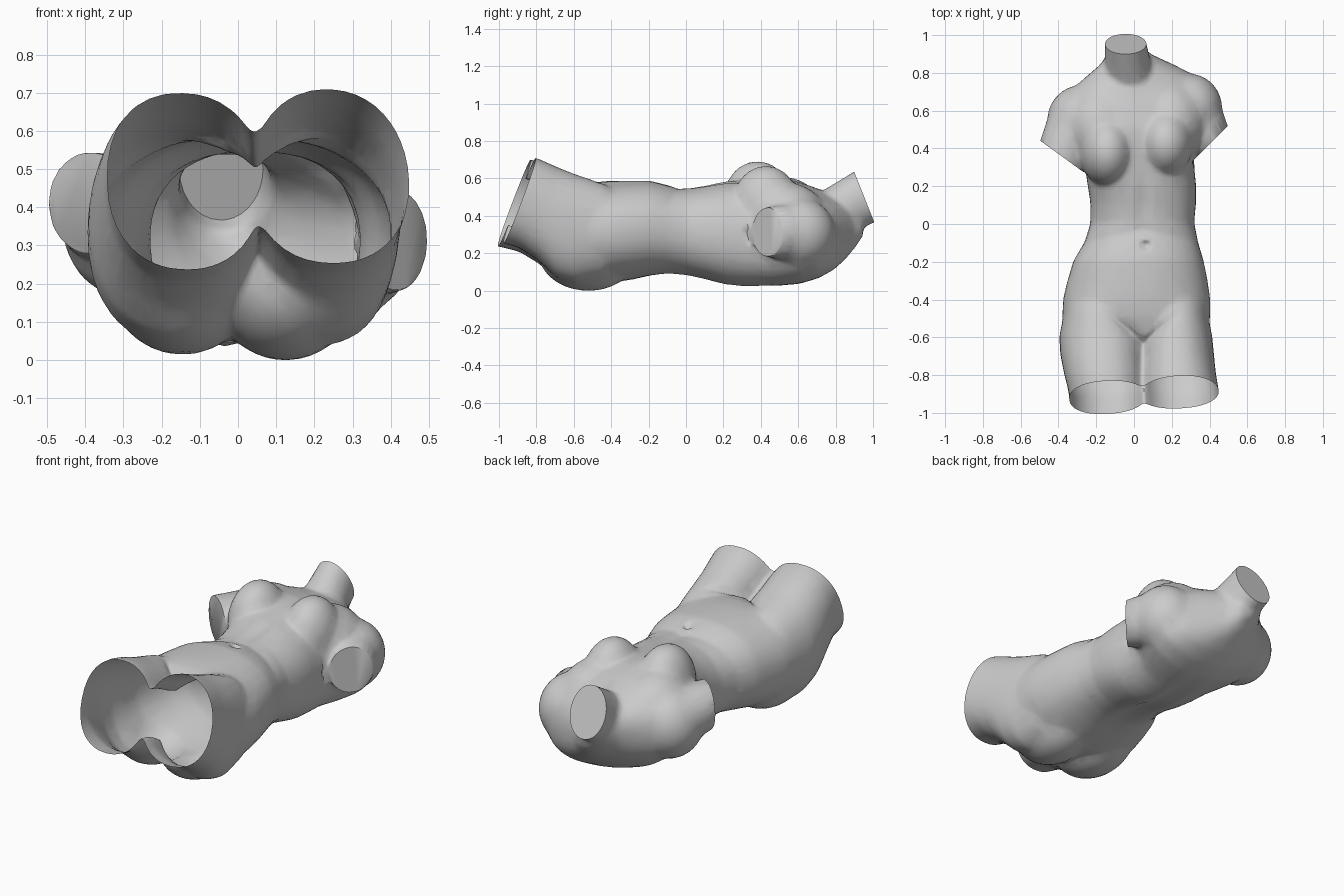
import bpy, bmesh, math
from mathutils import Vector, Matrix

cube = bpy.data.objects.get("Cube")
if cube:
    bpy.data.objects.remove(cube, do_unlink=True)

stone = bpy.data.materials.new("grey stone")
stone.use_nodes = True
grey = (0.6, 0.6, 0.6, 1)
stone.diffuse_color = grey
stone.node_tree.nodes["Principled BSDF"].inputs["Base Color"].default_value = grey

SIDES = 32
body = bmesh.new()


def bridge(rings):
    """Skin a list of closed point rings and cap both ends."""
    loops = [[body.verts.new(point) for point in ring] for ring in rings]
    faces = []
    for a, b in zip(loops, loops[1:]):
        for i in range(SIDES):
            j = (i + 1) % SIDES
            faces.append(body.faces.new((a[i], a[j], b[j], b[i])))
    faces.append(body.faces.new(loops[0][::-1]))
    faces.append(body.faces.new(loops[-1]))
    bmesh.ops.recalc_face_normals(body, faces=faces)


def squircle(angle, power):
    c, s = math.cos(angle), math.sin(angle)
    return (math.copysign(abs(c) ** (2 / power), c),
            math.copysign(abs(s) ** (2 / power), s))


def loft(sections, power=2.2, twist=None):
    """Each section is y, left and right limits, back and front limits."""
    rings = []
    for y, x0, x1, z0, z1 in sections:
        ring = []
        lean = twist(y) if twist else 0
        for i in range(SIDES):
            c, s = squircle(math.tau * i / SIDES, power)
            x = (x0 + x1) / 2 + c * (x1 - x0) / 2
            z = (z0 + z1) / 2 + s * (z1 - z0) / 2
            ring.append((x, y, z + lean * c))
        rings.append(ring)
    bridge(rings)


def limb(start, end, normal, start_radius, across, tall):
    """Tapered stump whose flat end faces along the normal."""
    side = normal.cross(Vector((0, 0, 1))).normalized()
    up = side.cross(normal)
    rings = []
    for step in range(6):
        t = step / 5
        centre = Vector(start).lerp(end, t)
        w = start_radius + (across - start_radius) * t
        h = start_radius + (tall - start_radius) * t
        rings.append([centre + side * w * math.cos(math.tau * i / SIDES)
                      + up * h * math.sin(math.tau * i / SIDES) for i in range(SIDES)])
    bridge(rings)


def ball(centre, radii):
    bmesh.ops.create_uvsphere(
        body, u_segments=28, v_segments=18, radius=1,
        matrix=Matrix.Translation(centre) @ Matrix.Diagonal((*radii, 1)))


# Trunk from nape to groin
loft([
    (0.94, -0.12, 0.03, 0.31, 0.45),
    (0.89, -0.15, 0.09, 0.235, 0.46),
    (0.84, -0.18, 0.2, 0.175, 0.475),
    (0.78, -0.25, 0.32, 0.12, 0.5),
    (0.7, -0.34, 0.40, 0.075, 0.54),
    (0.6, -0.38, 0.41, 0.045, 0.575),
    (0.5, -0.35, 0.37, 0.035, 0.6),
    (0.4, -0.29, 0.32, 0.03, 0.6),
    (0.3, -0.265, 0.315, 0.025, 0.59),
    (0.2, -0.25, 0.325, 0.035, 0.585),
    (0.1, -0.235, 0.325, 0.06, 0.565),
    (0.0, -0.235, 0.315, 0.08, 0.55),
    (-0.1, -0.265, 0.335, 0.09, 0.565),
    (-0.2, -0.325, 0.365, 0.08, 0.59),
    (-0.3, -0.355, 0.385, 0.06, 0.59),
    (-0.4, -0.38, 0.4, 0.045, 0.59),
    (-0.5, -0.385, 0.4, 0.055, 0.582),
    (-0.6, -0.35, 0.38, 0.1, 0.55),
    (-0.67, -0.27, 0.32, 0.2, 0.48),
], power=2.25, twist=lambda y: -0.05 * max(0, min(1, y * 2)))

# Thighs, run past the cut
loft([
    (-1.1, 0.035, 0.46, 0.29, 0.745),
    (-0.9, 0.03, 0.447, 0.23, 0.735),
    (-0.8, 0.03, 0.43, 0.165, 0.71),
    (-0.7, 0.03, 0.42, 0.07, 0.665),
    (-0.6, 0.03, 0.41, 0.04, 0.625),
    (-0.45, 0.06, 0.38, 0.07, 0.575),
    (-0.3, 0.12, 0.32, 0.18, 0.48),
])
loft([
    (-1.1, -0.335, 0.06, 0.26, 0.72),
    (-0.9, -0.35, 0.06, 0.21, 0.715),
    (-0.8, -0.375, 0.06, 0.15, 0.695),
    (-0.7, -0.395, 0.06, 0.07, 0.66),
    (-0.6, -0.4, 0.06, 0.04, 0.62),
    (-0.45, -0.37, 0.02, 0.07, 0.575),
    (-0.3, -0.3, -0.05, 0.18, 0.48),
])

# Buttocks, breasts, upper chest and shoulders
ball((0.12, -0.53, 0.21), (0.2, 0.27, 0.21))
ball((-0.15, -0.53, 0.22), (0.2, 0.27, 0.205))
ball((-0.145, 0.375, 0.48), (0.145, 0.185, 0.215))
ball((0.165, 0.42, 0.46), (0.145, 0.18, 0.21))
ball((-0.18, 0.51, 0.41), (0.2, 0.22, 0.2))
ball((0.19, 0.53, 0.38), (0.19, 0.22, 0.2))
ball((-0.28, 0.54, 0.355), (0.185, 0.19, 0.195))
ball((0.29, 0.6, 0.31), (0.175, 0.19, 0.19))

# Arm stumps, slightly overlong, and neck
right_end, right_way = Vector((-0.385, 0.35, 0.42)), Vector((-0.59, -0.81, 0)).normalized()
left_end, left_way = Vector((0.405, 0.425, 0.315)), Vector((0.7, -0.7, 0)).normalized()
neck_end, neck_way = Vector((-0.055, 0.943, 0.51)), Vector((0, 0.93, 0.37)).normalized()
limb((-0.3, 0.54, 0.37), right_end + right_way * 0.03, right_way, 0.165, 0.135, 0.13)
limb((0.31, 0.6, 0.315), left_end + left_way * 0.03, left_way, 0.16, 0.11, 0.13)
limb((-0.02, 0.72, 0.38), neck_end + neck_way * 0.06, neck_way, 0.135, 0.105, 0.15)

mesh = bpy.data.meshes.new("torso")
body.to_mesh(mesh)
body.free()
torso = bpy.data.objects.new("torso", mesh)
bpy.context.collection.objects.link(torso)

# Fuse the parts into one skin and soften the joins
fuse = torso.modifiers.new("fuse", 'REMESH')
fuse.mode = 'VOXEL'
fuse.voxel_size = 0.012
soften = torso.modifiers.new("soften", 'SMOOTH')
soften.factor = 0.5
soften.iterations = 20
graph = bpy.context.evaluated_depsgraph_get()
skin = bpy.data.meshes.new_from_object(torso.evaluated_get(graph))
torso.modifiers.clear()
torso.data = skin

bm = bmesh.new()
bm.from_mesh(skin)


def slice_off(point, normal, close):
    cut = bmesh.ops.bisect_plane(
        bm, geom=bm.verts[:] + bm.edges[:] + bm.faces[:],
        plane_co=point, plane_no=normal, clear_outer=True)
    if close:
        edges = [e for e in cut["geom_cut"] if isinstance(e, bmesh.types.BMEdge)]
        bmesh.ops.contextual_create(bm, geom=edges)


# Open thigh ends and flat neck top
slice_off((0, -1, 0.25), (0.06, -1, 0.38), False)
slice_off(neck_end, neck_way, True)

# Flat arm ends
for end, way in ((right_end, right_way), (left_end, left_way)):
    for v in bm.verts:
        offset = v.co - end
        depth = offset.dot(way)
        if 0 < depth < 0.06 and (offset - way * depth).length < 0.15:
            v.co -= way * depth


def falloff(distance, radius):
    return max(0, 1 - (distance / radius) ** 2) ** 2


# Shallow modelling: navel, belly line, waist, groin folds, spine
middle = 0.045
for v in bm.verts:
    x, y, z = v.co
    across = abs(x - middle)
    if z > 0.4:
        dent = 0.025 * falloff(math.hypot(x - 0.06, y + 0.12), 0.035)
        dent += 0.012 * falloff(across, 0.06) * falloff(y - 0.1, 0.25)
        dent += 0.008 * falloff(y + 0.04 + 0.2 * across, 0.05)
        fold = falloff(y + 0.64 - 0.9 * across, 0.035)
        dent += 0.018 * fold * falloff(y + 0.58, 0.13)
        v.co.z -= dent * min(1, (z - 0.4) * 10)
    elif z < 0.25:
        v.co.z += 0.025 * falloff(x - 0.03, 0.08) * falloff(y - 0.2, 0.5)

# Settle the figure on the ground, centred
low = Vector([min(v.co[k] for v in bm.verts) for k in range(3)])
high = Vector([max(v.co[k] for v in bm.verts) for k in range(3)])
shift = Vector((-(low.x + high.x) / 2, -(low.y + high.y) / 2, -low.z))
bmesh.ops.translate(bm, verts=bm.verts, vec=shift)
bm.to_mesh(skin)
bm.free()

skin.materials.clear()
skin.materials.append(stone)
thin = torso.modifiers.new("broad planes", 'DECIMATE')
thin.ratio = 0.1

bpy.ops.object.select_all(action='DESELECT')
torso.select_set(True)
bpy.context.view_layer.objects.active = torso
bpy.ops.object.modifier_apply(modifier=thin.name)
bpy.ops.object.shade_smooth_by_angle(angle=math.radians(40))
